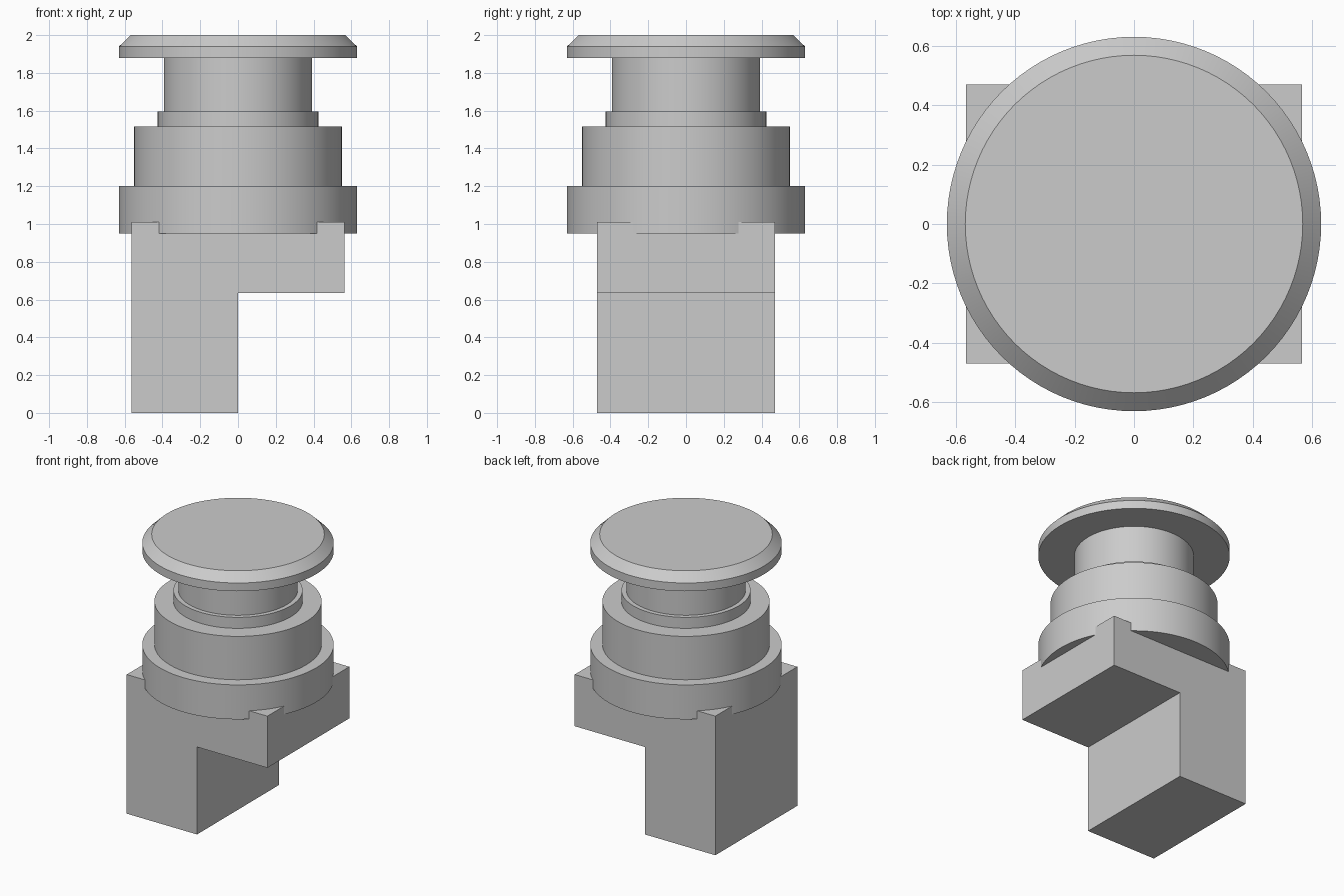
import bpy, bmesh, math

cube = bpy.data.objects.get("Cube")
if cube:
    bpy.data.objects.remove(cube, do_unlink=True)

grey = bpy.data.materials.new("plain grey")
grey.use_nodes = True
COLOUR = (0.6, 0.6, 0.6, 1)
grey.diffuse_color = COLOUR
grey.node_tree.nodes["Principled BSDF"].inputs["Base Color"].default_value = COLOUR


def finish(name, bm, smooth=False):
    bmesh.ops.recalc_face_normals(bm, faces=bm.faces)
    mesh = bpy.data.meshes.new(name)
    bm.to_mesh(mesh)
    bm.free()
    mesh.materials.append(grey)
    obj = bpy.data.objects.new(name, mesh)
    bpy.context.collection.objects.link(obj)
    if smooth:
        bpy.ops.object.select_all(action="DESELECT")
        obj.select_set(True)
        bpy.context.view_layer.objects.active = obj
        bpy.ops.object.shade_smooth_by_angle(angle=math.radians(30))
    return obj


def turned(name, profile, steps=96):
    """Solid of revolution from (radius, height) points, with flat end caps."""
    bm = bmesh.new()
    rings = [[bm.verts.new((r * math.cos(math.tau * i / steps),
                            r * math.sin(math.tau * i / steps), z))
              for i in range(steps)] for r, z in profile]
    for low, high in zip(rings, rings[1:]):
        for i in range(steps):
            j = (i + 1) % steps
            bm.faces.new((low[i], low[j], high[j], high[i]))
    bm.faces.new(rings[0])
    bm.faces.new(rings[-1])
    return finish(name, bm, smooth=True)


def extruded(name, outline, half_depth):
    """Front outline (x, z) pushed through along y."""
    bm = bmesh.new()
    face = bm.faces.new([bm.verts.new((x, -half_depth, z)) for x, z in outline])
    moved = bmesh.ops.extrude_face_region(bm, geom=[face])["geom"]
    verts = [v for v in moved if isinstance(v, bmesh.types.BMVert)]
    bmesh.ops.translate(bm, verts=verts, vec=(0, 2 * half_depth, 0))
    return finish(name, bm)


# L-shaped contact block under the switch
extruded("contact_block", [(-0.565, 0), (0, 0), (0, 0.635), (0.565, 0.635),
                           (0.565, 1.01), (-0.565, 1.01)], 0.47)

# Stepped round housing: wide flange, barrel and narrow collar
turned("housing", [(0.63, 0.95), (0.63, 1.2), (0.55, 1.2), (0.55, 1.515),
                   (0.425, 1.515), (0.425, 1.595), (0.385, 1.595)])

# Push button: stem and chamfered mushroom head
turned("button", [(0.393, 1.55), (0.393, 1.88), (0.63, 1.88), (0.63, 1.94),
                  (0.568, 2.0)])
